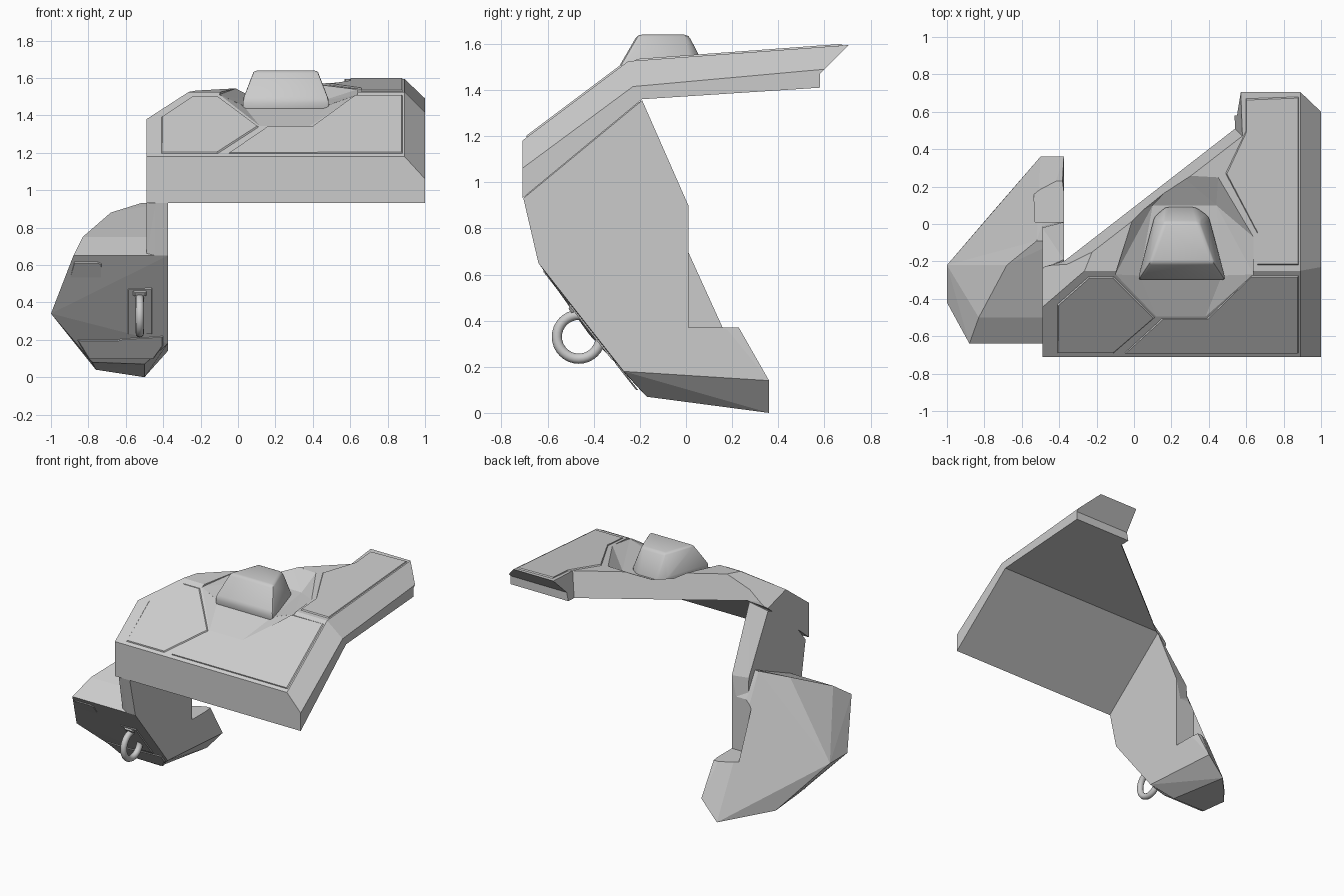
import bpy, bmesh, math
from mathutils import Vector, Matrix

old = bpy.data.objects.get("Cube")
if old:
    bpy.data.objects.remove(old, do_unlink=True)

grey = bpy.data.materials.new("plain grey")
grey.use_nodes = True
grey.diffuse_color = (0.6, 0.6, 0.6, 1)
grey.node_tree.nodes["Principled BSDF"].inputs["Base Color"].default_value = grey.diffuse_color


def finish(name, bm):
    bmesh.ops.recalc_face_normals(bm, faces=bm.faces)
    mesh = bpy.data.meshes.new(name)
    bm.to_mesh(mesh)
    bm.free()
    mesh.materials.append(grey)
    ob = bpy.data.objects.new(name, mesh)
    bpy.context.collection.objects.link(ob)
    return ob


def activate(ob):
    bpy.ops.object.select_all(action='DESELECT')
    ob.select_set(True)
    bpy.context.view_layer.objects.active = ob


def hull(name, pts):
    bm = bmesh.new()
    for p in pts:
        bm.verts.new(p)
    res = bmesh.ops.convex_hull(bm, input=bm.verts[:])
    loose = {g for g in res["geom_interior"] + res["geom_unused"] if isinstance(g, bmesh.types.BMVert)}
    bmesh.ops.delete(bm, geom=list(loose), context='VERTS')
    bmesh.ops.dissolve_limit(bm, angle_limit=math.radians(2), verts=bm.verts[:], edges=bm.edges[:])
    return finish(name, bm)


def loft(name, rings, cut=None):
    bm = bmesh.new()
    loops = [[bm.verts.new(p) for p in ring] for ring in rings]
    for a, b in zip(loops, loops[1:]):
        for i in range(len(a)):
            j = (i + 1) % len(a)
            bm.faces.new((a[i], a[j], b[j], b[i]))
    bm.faces.new(loops[0])
    bm.faces.new(loops[-1])
    if cut:
        res = bmesh.ops.bisect_plane(bm, geom=bm.verts[:] + bm.edges[:] + bm.faces[:],
                                     plane_co=cut[0], plane_no=cut[1], clear_outer=True)
        edges = [g for g in res["geom_cut"] if isinstance(g, bmesh.types.BMEdge)]
        bmesh.ops.holes_fill(bm, edges=edges)
    return finish(name, bm)


def subtract(ob, cutter):
    cutter.hide_render = True
    mod = ob.modifiers.new("cut", 'BOOLEAN')
    mod.operation, mod.object, mod.solver = 'DIFFERENCE', cutter, 'EXACT'
    activate(ob)
    bpy.ops.object.modifier_apply(modifier=mod.name)
    bpy.data.objects.remove(cutter, do_unlink=True)


def plate(name, pts, thick=0.007):
    bm = bmesh.new()
    face = bm.faces.new([bm.verts.new(p) for p in pts])
    face.normal_update()
    n = face.normal.copy()
    out = bmesh.ops.extrude_face_region(bm, geom=[face])
    top = [g for g in out["geom"] if isinstance(g, bmesh.types.BMVert)]
    centre = sum((v.co for v in top), Vector()) / len(top)
    for v in top:
        v.co += n * thick + (centre - v.co).normalized() * thick
    return finish(name, bm)


def bevel(ob, width, segments=2):
    mod = ob.modifiers.new("bevel", 'BEVEL')
    mod.width, mod.segments = width, segments
    activate(ob)
    bpy.ops.object.modifier_apply(modifier=mod.name)
    bpy.ops.object.shade_smooth_by_angle(angle=math.radians(40))


# Bent top slab, chamfered along its right edge and its left rear corner
bottom = [(-.71, .93), (-.19, 1.36), (.58, 1.41), (.58, 1.47)]
full = bottom + [(.705, 1.595), (-.25, 1.525), (-.71, 1.18)]
low = bottom + [(.6, 1.49), (-.23, 1.415), (-.71, 1.06)]
rings = [[(x, y, z) for y, z in prof]
         for x, prof in ((-.49, full), (.89, full), (1, low))]
slab = loft("top_slab", rings, ((-.49, -.45, 1.38), Vector((-.041, .013, .046)).normalized()))

# Diagonal inner wall, leaning inward towards the top
diagonal = [(-.7, -.3), (-.375, -.2), (.53, .52), (.51, .9), (-.7, .9)]
subtract(slab, loft("diagonal_cutter",
                    [[(x + d, y - d, z) for x, y in diagonal] for z, d in ((.8, -.06), (1.36, 0), (1.8, .1))]))

# Sunken area around the raised housing
rim = [(-.1, -.27, 1.511), (.64, -.27, 1.511), (.64, -.07, 1.539), (.45, .25, 1.562),
       (.25, .26, 1.562), (0, .05, 1.547)]
floor = [(.03, -.28, 1.45), (.47, -.28, 1.45), (.44, .1, 1.475), (.1, .1, 1.475)]
subtract(slab, hull("recess_cutter", rim + floor + [(x, y, z + .2) for x, y, z in rim]))
wedge = [(.12, -.5, 1.339), (.38, -.5, 1.339), (-.1, -.27, 1.511), (.64, -.27, 1.511),
         (.03, -.275, 1.45), (.47, -.275, 1.45)]
subtract(slab, hull("wedge_cutter", wedge + [(x, y, z + .2) for x, y, z in wedge[:4]]))

# Raised housing in the sunken area
base = [(.02, -.3), (.49, -.3), (.4, .04), (.33, .09), (.17, .09), (.11, .04)]
roof = [(.08, -.21), (.43, -.21), (.35, .01), (.16, .01)]
housing = hull("raised_housing", [(x, y, z) for z in (1.42, 1.485) for x, y in base]
               + [(x, y, 1.64) for x, y in roof])
bevel(housing, .018)


# Thin panels on the slab
def on_slab(pts):
    return [(x, y, 1.18 + (y + .71) * .75 if y < -.25 else 1.525 + (y + .25) * .0733) for x, y in pts]


plate("left_front_panel", on_slab([(-.41, -.69), (-.11, -.69), (.11, -.5), (-.11, -.28),
                                   (-.24, -.28), (-.41, -.43)]))
plate("right_front_panel", on_slab([(-.05, -.69), (.88, -.69), (.88, -.275), (.63, -.275),
                                    (.39, -.505), (.15, -.505)]))
plate("rear_panel", on_slab([(.66, -.22), (.88, -.22), (.88, .68), (.6, .67), (.6, .5),
                             (.49, .27), (.66, -.05)]))

# Lower block with its foot
block = hull("lower_block", [
    (-.88, -.64, .65), (-.375, -.64, .65), (-.83, -.5, .75), (-.4, -.5, .75),
    (-.68, -.22, .88), (-.52, -.09, .93), (-.4, -.09, .93),
    (-1, -.42, .34), (-1, -.22, .34), (-.375, .18, .36),
    (-.375, .36, .14), (-.5, .36, 0), (-.76, .06, .04),
    (-.78, -.18, .08), (-.5, -.17, .07), (-.375, -.27, .18)])
subtract(block, hull("notch_cutter", [(x, y, z) for x, y in ((-.53, .01), (-.3, .01), (-.3, 1), (-.56, 1))
                                      for z in (.37, 1.2)]))

# Upright wall joining the block and the slab
inner = [(-.705, .93), (-.64, .65), (-.52, .5), (.01, .4), (.01, .9), (-.19, 1.355)]
outer = [(-.67, .93), (-.62, .65), (-.5, .5), (.01, .4), (-.02, .9), (-.24, 1.3), (-.45, 1.2)]
hull("upright_wall", [(-.375, y, z) for y, z in inner]
     + [(-.44, y, z) for y, z in inner[:2]] + [(-.49, y, z) for y, z in outer])


# Thin panels on the sloping front of the block
def on_front(pts):
    return [(x, -.64 + (.65 - z) * .785, z) for x, z in pts]


plate("side_panel", on_front([(-.96, .34), (-.89, .25), (-.74, .25), (-.73, .27), (-.73, .61), (-.75, .62),
                              (-.875, .62)]))
plate("lower_panel", on_front([(-.8, .1), (-.45, .1), (-.4, .17), (-.4, .22), (-.62, .21),
                               (-.65, .2), (-.86, .2)]))
plate("ring_mount", on_front([(-.59, .23), (-.46, .23), (-.46, .48), (-.59, .48)]), .009)
plate("ring_mount_bar", on_front([(-.57, .44), (-.48, .44), (-.48, .47), (-.57, .47)]), .02)

# Tow ring
bpy.ops.mesh.primitive_torus_add(location=(-.525, -.465, .33), rotation=(0, math.pi / 2, 0),
                                 major_radius=.095, minor_radius=.022,
                                 major_segments=32, minor_segments=12)
ring = bpy.context.object
ring.name = "tow_ring"
ring.data.materials.append(grey)
bpy.ops.object.shade_smooth_by_angle(angle=math.radians(40))
